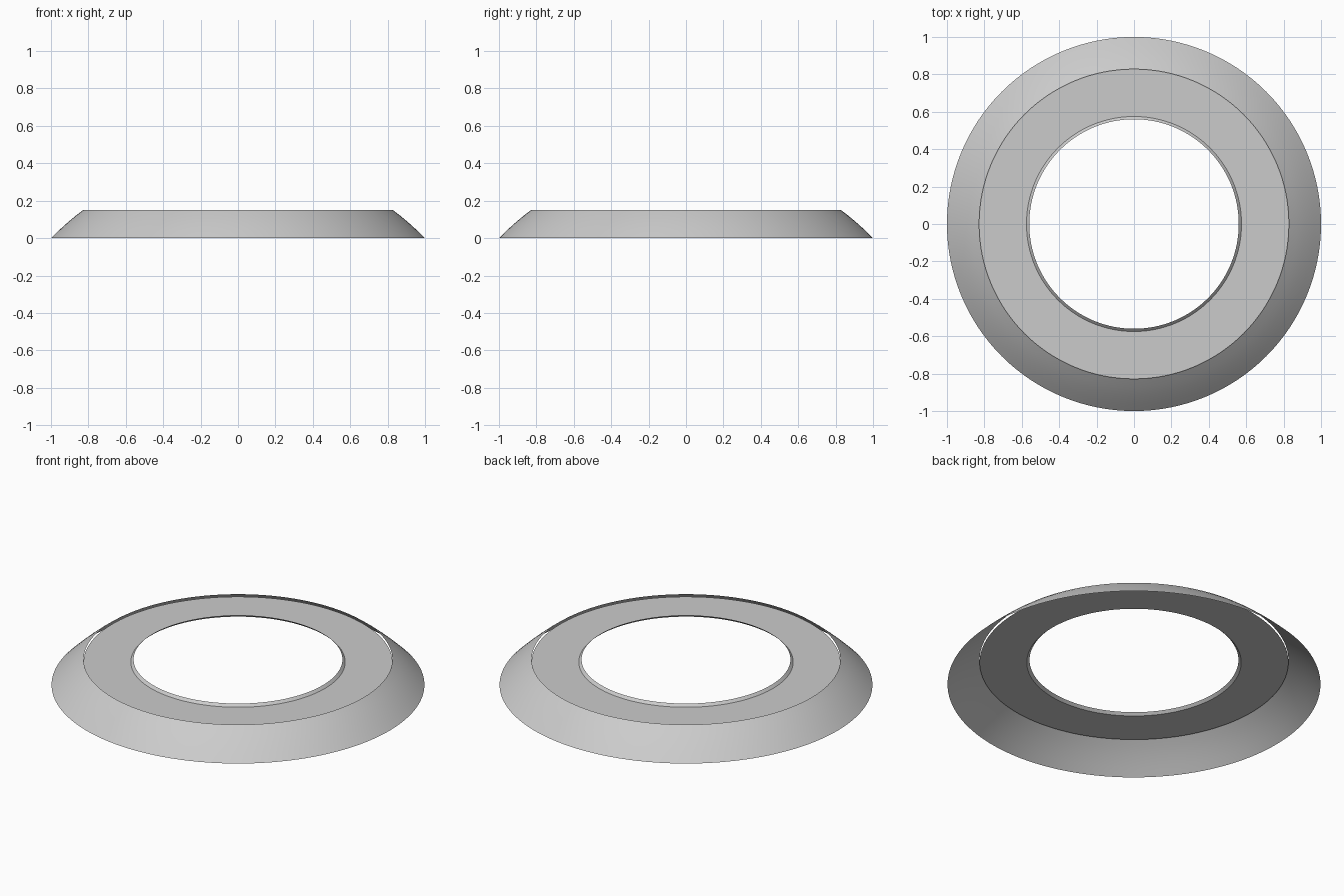
import bpy
import bmesh
import math

if "Cube" in bpy.data.objects:
    bpy.data.objects.remove(bpy.data.objects["Cube"], do_unlink=True)

SEGMENTS = 128

grey = bpy.data.materials.new("light grey")
grey.use_nodes = True
grey.diffuse_color = (0.6, 0.6, 0.6, 1)
grey.node_tree.nodes["Principled BSDF"].inputs["Base Color"].default_value = (0.6, 0.6, 0.6, 1)


def lathe(name, profile):
    """Spin an open (radius, height) profile around z, listed from outside in."""
    bm = bmesh.new()
    verts = [bm.verts.new((r, 0, z)) for r, z in profile]
    edges = [bm.edges.new(pair) for pair in zip(verts, verts[1:])]
    bmesh.ops.spin(bm, geom=verts + edges, cent=(0, 0, 0), axis=(0, 0, 1),
                   angle=math.tau, steps=SEGMENTS, use_merge=True)
    bmesh.ops.remove_doubles(bm, verts=bm.verts, dist=1e-5)
    # Open sheets: make every face look upward
    bm.normal_update()
    bmesh.ops.reverse_faces(bm, faces=[f for f in bm.faces if f.normal.z < 0])
    mesh = bpy.data.meshes.new(name)
    bm.to_mesh(mesh)
    bm.free()
    mesh.materials.append(grey)
    obj = bpy.data.objects.new(name, mesh)
    bpy.context.collection.objects.link(obj)
    bpy.ops.object.select_all(action="DESELECT")
    obj.select_set(True)
    bpy.context.view_layer.objects.active = obj
    bpy.ops.object.shade_smooth_by_angle(angle=math.radians(30))
    return obj


# Sloped outer skirt, slightly bulging, open underneath
lathe("outer_skirt", [(1, 0), (0.96, 0.039), (0.915, 0.08), (0.87, 0.118), (0.828, 0.15)])

# Flat ring set just below the skirt's rim
lathe("flat_ring", [(0.828, 0.135), (0.575, 0.135)])

# Small raised lip around the hole
lathe("inner_lip", [(0.575, 0.135), (0.56, 0.15)])
